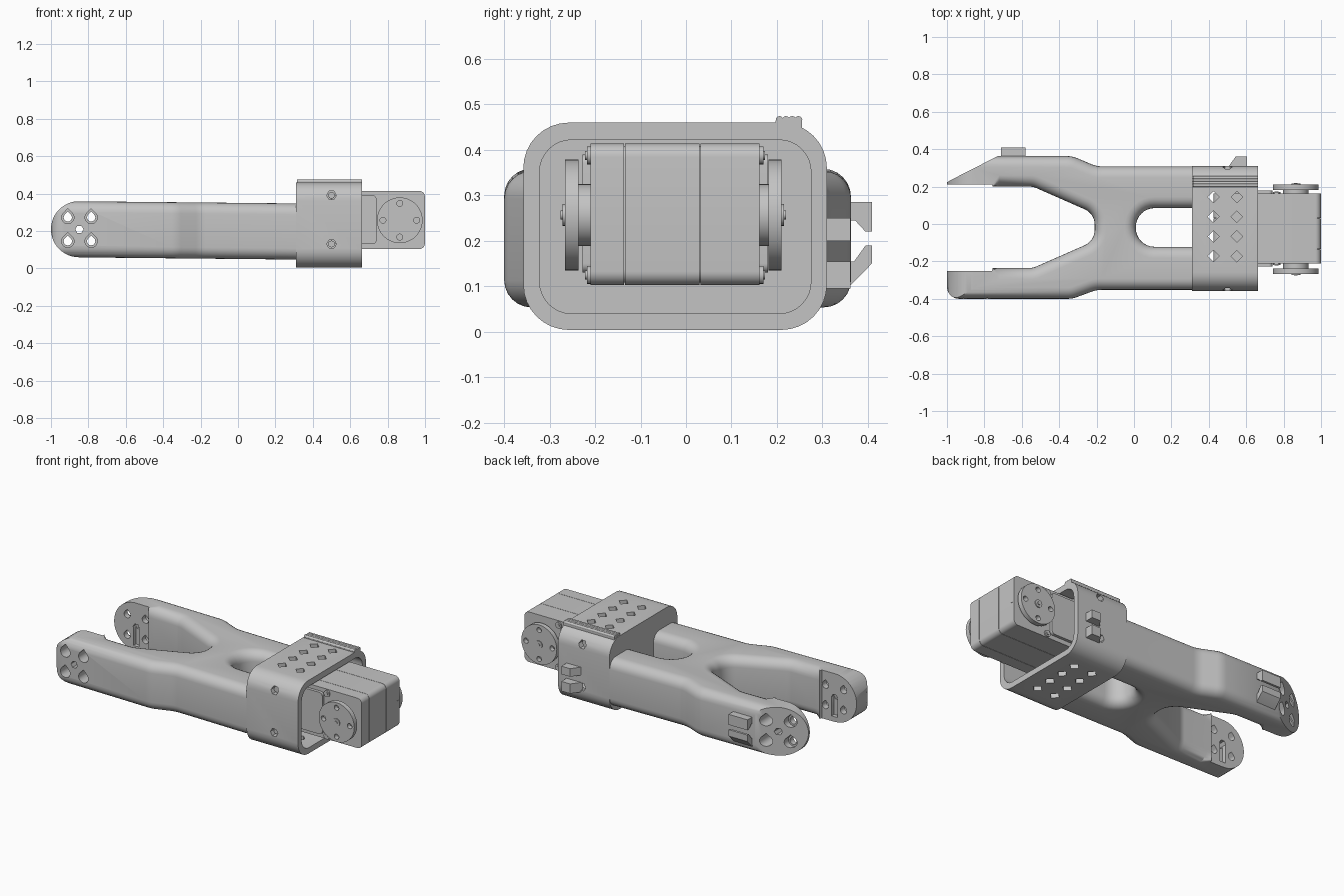
import bpy, bmesh, math
from mathutils import Vector

if "Cube" in bpy.data.objects:
    bpy.data.objects.remove(bpy.data.objects["Cube"])

grey = bpy.data.materials.new("light grey")
grey.use_nodes = True
grey.diffuse_color = (0.55, 0.55, 0.55, 1)
grey.node_tree.nodes["Principled BSDF"].inputs["Base Color"].default_value = grey.diffuse_color


def rounded(points, seg=8):
    """Outline from (u, v, radius) corners, each replaced by an arc."""
    out = []
    for i, (u, v, r) in enumerate(points):
        p = Vector((u, v))
        a = Vector(points[i - 1][:2]) - p
        b = Vector(points[(i + 1) % len(points)][:2]) - p
        if r == 0:
            out.append(p)
            continue
        a.normalize()
        b.normalize()
        half = a.angle(b) / 2
        centre = p + (a + b).normalized() * r / math.sin(half)
        start = p + a * r / math.tan(half) - centre
        end = p + b * r / math.tan(half) - centre
        sweep = math.atan2(start.x * end.y - start.y * end.x, start.dot(end))
        for k in range(seg + 1):
            t = sweep * k / seg
            c, s = math.cos(t), math.sin(t)
            out.append(centre + Vector((start.x * c - start.y * s, start.x * s + start.y * c)))
    return out


def rect(u0, u1, v0, v1, r=0):
    return rounded([(u0, v0, r), (u1, v0, r), (u1, v1, r), (u0, v1, r)])


def arc(u, v, r, a0, a1, n):
    angles = [math.radians(a0 + (a1 - a0) * k / n) for k in range(n + 1)]
    return [(u + r * math.cos(a), v + r * math.sin(a)) for a in angles]


def circle(u, v, r, n=32):
    return arc(u, v, r, 0, 360, n)[:-1]


def teardrop(u, v, r):
    return [(u, v + 1.42 * r)] + arc(u, v, r, 135, 405, 18)


def loft(name, rings):
    """Skin matching rings of points and cap both ends."""
    bm = bmesh.new()
    rings = [[bm.verts.new(p) for p in ring] for ring in rings]
    n = len(rings[0])
    bm.faces.new(rings[0])
    bm.faces.new(rings[-1][::-1])
    for low, high in zip(rings, rings[1:]):
        for i in range(n):
            j = (i + 1) % n
            bm.faces.new((low[j], low[i], high[i], high[j]))
    bmesh.ops.recalc_face_normals(bm, faces=bm.faces)
    mesh = bpy.data.meshes.new(name)
    bm.to_mesh(mesh)
    bm.free()
    mesh.materials.append(grey)
    ob = bpy.data.objects.new(name, mesh)
    bpy.context.collection.objects.link(ob)
    return ob


def prism(name, outline, axis, lo, hi):
    """Outline in the plane across the axis, pushed from lo to hi along it."""
    place = {"x": lambda u, v, w: (w, u, v), "y": lambda u, v, w: (u, w, v), "z": lambda u, v, w: (u, v, w)}[axis]
    return loft(name, [[place(u, v, w) for u, v in outline] for w in (lo, hi)])


def cut(ob, *tools):
    """Subtract tools from an object and discard them."""
    for tool in tools:
        mod = ob.modifiers.new("cut", "BOOLEAN")
        mod.operation, mod.object, mod.solver = "DIFFERENCE", tool, "EXACT"
        bpy.context.view_layer.update()
        mesh = bpy.data.meshes.new_from_object(ob.evaluated_get(bpy.context.evaluated_depsgraph_get()))
        ob.modifiers.clear()
        ob.data = mesh
        bpy.data.objects.remove(tool)


def inset(outline, d):
    """Move the arm outline inward, leaving the fork's mating faces and the collar end in place."""
    out = []
    for i, p in enumerate(outline):
        t1 = (p - outline[i - 1]).normalized()
        t2 = (outline[(i + 1) % len(outline)] - p).normalized()
        n1, n2 = Vector((-t1.y, t1.x)), Vector((-t2.y, t2.x))
        move = (n1 + n2) * d / (1 + n1.dot(n2))
        if p.x < -0.74 and -0.3 < p.y < 0.25:
            move *= 0
        if p.x > 0.3:
            move.x = 0
        out.append(p + move)
    return out


# Forked arm: plan outline lofted upward with softly rounded top and bottom edges
plan = rounded([
    (-1, -0.4, 0.065), (-0.33, -0.4, 0.15), (-0.2, -0.352, 0.15), (0.33, -0.352, 0),
    (0.33, -0.122, 0), (0.01, -0.122, 0.1), (0.01, 0.085, 0.1), (0.33, 0.085, 0),
    (0.33, 0.308, 0), (-0.2, 0.308, 0.15), (-0.33, 0.363, 0.15), (-1, 0.363, 0.065),
    (-1, 0.21, 0), (-0.76, 0.21, 0), (-0.755, 0.2, 0), (-0.72, 0.2, 0), (-0.54, 0.2, 0.1),
    (-0.21, 0.055, 0.09), (-0.21, -0.09, 0.09), (-0.54, -0.235, 0.1),
    (-0.72, -0.235, 0), (-0.755, -0.235, 0), (-0.76, -0.25, 0), (-1, -0.25, 0)])
edge, steps, lower, upper = 0.06, 6, [], []
for k in range(steps + 1):
    t = math.pi / 2 * k / steps
    h = edge * (1 - math.cos(t))
    ring = inset(plan, edge * (1 - math.sin(t)))
    lower.append([(p.x, p.y, 0.06 - 0.01 * (p.x + 1) + h) for p in ring])
    upper.append([(p.x, p.y, 0.36 - 0.01 * (p.x + 1) - h) for p in ring])
arm = loft("forked_arm", lower + upper[::-1])

# Round fork ends, and the tapered outer tip at the back
cut(arm, prism("end_cut", [(-0.85, -0.2), (-1.2, -0.2), (-1.2, 0.7), (-0.85, 0.7)]
               + arc(-0.85, 0.209, 0.15, 90, 270, 24), "y", -0.6, 0.6),
    prism("taper_cut", [(-1.1, 0.17), (-0.95, 0.25), (-0.715, 0.37), (-0.715, 0.5), (-1.1, 0.5)], "z", -0.1, 0.6))

# Screw holes with wider outer pockets, and key slots on the mating faces
for x in (-0.91, -0.785):
    for z in (0.145, 0.272):
        cut(arm, prism("hole_cut", teardrop(x, z, 0.022), "y", -0.6, 0.6),
            prism("pocket_front", teardrop(x, z, 0.033), "y", -0.6, -0.29),
            prism("pocket_back", teardrop(x, z, 0.033), "y", 0.245, 0.6))
cut(arm, prism("axle_cut", circle(-0.848, 0.208, 0.022, 6), "y", -0.6, 0.6),
    prism("key_slots", rect(-0.868, -0.828, 0.09, 0.208), "y", -0.275, 0.235))

# Collar: open sleeve with a closed inner wall
collar = prism("collar", rect(-0.358, 0.31, 0.004, 0.46, 0.1), "x", 0.31, 0.664)
cut(collar, prism("sleeve_cut", rect(-0.322, 0.275, 0.04, 0.422, 0.07), "x", 0.35, 0.8))
for x in (0.425, 0.55):
    for y in (-0.172, -0.066, 0.039, 0.144):
        cut(collar, prism("vent_cut", circle(x, y, 0.031, 4), "z", -0.1, 0.6))
for z in (0.13, 0.39):
    cut(collar, prism("bolt_cut", circle(0.5, z, 0.026, 6), "y", -0.5, 0.5))
    prism("collar_bolt", circle(0.5, z, 0.018, 16), "y", -0.335, -0.325)

# Grip ribs along the collar's top edge
prism("rib_base", rect(0.197, 0.255, 0.43, 0.465), "x", 0.315, 0.664)
for k in range(4):
    prism("grip_rib", circle(0.206 + 0.0138 * k, 0.466, 0.0085, 12), "x", 0.315, 0.664)

# Cable clips on the back: hooked pair on the arm, wedge pair on the collar
prism("upper_hook", [(0.34, 0.285), (0.409, 0.285), (0.409, 0.22), (0.395, 0.22), (0.372, 0.245), (0.34, 0.245)],
      "x", -0.71, -0.58)
prism("lower_hook", [(0.34, 0.09), (0.36, 0.1), (0.409, 0.15), (0.409, 0.19), (0.395, 0.19), (0.37, 0.155),
                     (0.34, 0.155)], "x", -0.71, -0.58)
wedge = [(0.5, 0.3), (0.545, 0.362), (0.605, 0.362), (0.605, 0.3)]
prism("upper_wedge", wedge, "z", 0.2, 0.25)
prism("lower_wedge", wedge, "z", 0.095, 0.155)

# Motor: three case sections with hairline seams between them
for name, lo, hi in (("front", -0.21, -0.136), ("middle", -0.134, 0.03), ("rear", 0.032, 0.162)):
    prism("motor_case_" + name, rect(0.425, 0.999, 0.103, 0.414, 0.03), "y", lo, hi)
prism("motor_core", rect(0.43, 0.993, 0.108, 0.409, 0.03), "y", -0.2, 0.15)

# Motor side plates with corner screws, and round horns with bolts
for name, face, d in (("front", -0.21, -1), ("rear", 0.162, 1)):
    def plate(part, outline, a, b):
        return prism(name + "_" + part, outline, "y", *sorted((face + d * a, face + d * b)))
    plate("side_plate", rect(0.5, 0.74, 0.13, 0.39, 0.02), -0.01, 0.018)
    for z in (0.125, 0.388):
        plate("corner_boss", circle(0.762, z, 0.02, 16), -0.01, 0.008)
        plate("corner_screw", circle(0.762, z, 0.01, 12), 0, 0.012)
    gap = 0.027 if d < 0 else 0.019
    plate("horn_hub", circle(0.865, 0.257, 0.068), -0.01, gap)
    horn = plate("horn", circle(0.865, 0.257, 0.122, 48), gap, gap + 0.029)
    for x, z in circle(0.865, 0.257, 0.09, 4):
        cut(horn, plate("bolt_cut", circle(x, z, 0.016, 16), gap - 0.02, gap + 0.05))
    plate("horn_cap", circle(0.865, 0.257, 0.024, 20), gap, gap + 0.035)
    plate("horn_pin", circle(0.865, 0.257, 0.01, 12), gap, gap + 0.039)

# Connector socket on the motor's end
prism("socket", rect(0.127, 0.155, 0.245, 0.272), "x", 0.99, 1.0)

# Smooth shading with kept edges
for ob in bpy.context.collection.objects:
    ob.select_set(ob.type == "MESH")
bpy.context.view_layer.objects.active = arm
bpy.ops.object.shade_smooth_by_angle(angle=math.radians(35))
